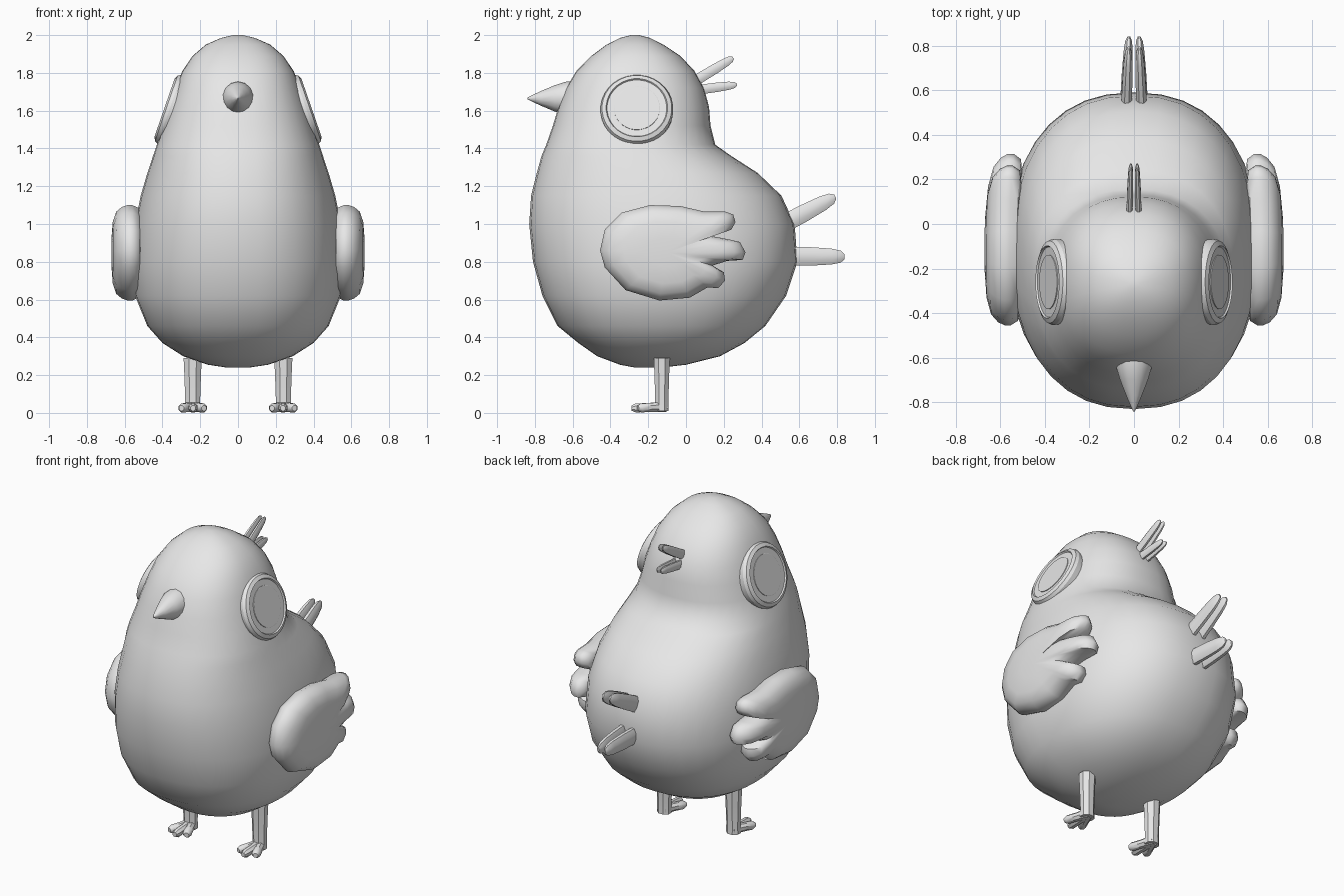
import bpy, bmesh, math
from mathutils import Vector

cube = bpy.data.objects.get("Cube")
if cube:
    bpy.data.objects.remove(cube, do_unlink=True)

grey = bpy.data.materials.new("plain_grey")
grey.use_nodes = True
COLOUR = (0.8, 0.8, 0.8, 1)
grey.diffuse_color = COLOUR
for node in grey.node_tree.nodes:
    if node.type == "BSDF_PRINCIPLED":
        node.inputs["Base Color"].default_value = COLOUR


def loft(name, rings, mirrored=False, angle=40):
    """Skin a list of equal-length point rings and cap both ends."""
    bm = bmesh.new()
    loops = [[bm.verts.new(p) for p in ring] for ring in rings]
    for low, high in zip(loops, loops[1:]):
        n = len(low)
        for i in range(n):
            j = (i + 1) % n
            bm.faces.new((low[i], low[j], high[j], high[i]))
    bm.faces.new(loops[0][::-1])
    bm.faces.new(loops[-1])
    bmesh.ops.recalc_face_normals(bm, faces=bm.faces)
    mesh = bpy.data.meshes.new(name)
    bm.to_mesh(mesh)
    bm.free()
    mesh.materials.append(grey)
    obj = bpy.data.objects.new(name, mesh)
    bpy.context.collection.objects.link(obj)
    bpy.ops.object.select_all(action="DESELECT")
    obj.select_set(True)
    bpy.context.view_layer.objects.active = obj
    bpy.ops.object.shade_smooth_by_angle(angle=math.radians(angle))
    if mirrored:
        obj.modifiers.new("Mirror", "MIRROR").use_mirror_merge = False
    return obj


def oval(centre, side, up, n):
    """Ring of n points around centre, spanned by two half-axis vectors."""
    turns = [math.tau * (i + 0.5) / n for i in range(n)]
    return [centre + side * math.cos(t) + up * math.sin(t) for t in turns]


def rod(name, start, end, width, height, profile, sides=8, mirrored=True):
    """Straight rod; profile lists (position along, thickness) fractions."""
    start, end = Vector(start), Vector(end)
    axis = (end - start).normalized()
    side = (Vector((1, 0, 0)) - axis * axis.x).normalized()
    up = side.cross(axis)
    rings = [oval(start.lerp(end, t), side * width * s, up * height * s, sides)
             for t, s in profile]
    return loft(name, rings, mirrored)


# Body and head: height, front, back, half width
body_sections = [
    (.24, -.27, -.13, .06), (.255, -.35, 0, .16), (.3, -.47, .18, .29),
    (.37, -.57, .31, .4), (.46, -.68, .42, .48), (.62, -.76, .53, .545),
    (.8, -.81, .59, .56), (1, -.83, .575, .545), (1.15, -.82, .505, .515),
    (1.27, -.79, .38, .48), (1.36, -.765, .24, .45), (1.42, -.74, .155, .43),
    (1.52, -.705, .13, .395), (1.62, -.675, .122, .365), (1.72, -.635, .095, .33),
    (1.81, -.58, .045, .295), (1.89, -.5, -.03, .24), (1.95, -.42, -.12, .17),
    (1.985, -.35, -.19, .09), (2, -.29, -.25, .025),
]


def squash(value):
    return math.copysign(abs(value) ** (2 / 2.3), value)


def body_ring(z, front, back, half, n=36):
    mid, reach = (front + back) / 2, (back - front) / 2
    turns = [math.tau * i / n for i in range(n)]
    return [Vector((half * squash(math.cos(t)), mid + reach * squash(math.sin(t)), z))
            for t in turns]


loft("body", [body_ring(*s) for s in body_sections], angle=70)

# Beak
rod("beak", (0, -.6, 1.665), (0, -.84, 1.665), .085, .09,
    [(0, 1), (.15, .98), (.4, .77), (.7, .43), (.92, .16), (1, .04)],
    sides=14, mirrored=False)

# Eyes: a bevelled rim around a flat disc, leaning with the head
eye_normal = Vector((.945, 0, .327))
eye_up = Vector((-.327, 0, .945))
eye_centre = Vector((.372, -.26, 1.61))


def eye_part(name, profile):
    rings = [oval(eye_centre + eye_normal * d, Vector((0, r, 0)), eye_up * r, 32)
             for r, d in profile]
    loft(name, rings, mirrored=True, angle=25)


eye_part("eye_rim", [(.19, -.06), (.193, -.01), (.185, .008), (.163, .018), (.158, .01)])
eye_part("eye_pupil", [(.122, 0), (.122, .014), (.12, .015)])

# Wings: one feathered outline (y, z) stacked into a rounded pad
wing_outline = [
    (-.455, .86), (-.43, .97), (-.34, 1.06), (-.19, 1.1), (-.03, 1.095),
    (.1, 1.065), (.21, 1.065), (.25, 1.05), (.262, 1.01), (.24, .97), (.14, .935),
    (.22, .92), (.285, .905), (.315, .85), (.3, .81), (.22, .805), (.14, .78),
    (.2, .745), (.207, .7), (.17, .66), (.115, .665), (.02, .61),
    (-.14, .595), (-.32, .65), (-.43, .77),
]
wing_layers = [(.8, .515), (.94, .525), (1, .56), (1, .585), (.96, .615),
               (.86, .645), (.65, .663), (.3, .67), (.05, .671)]


def wing_ring(scale, x):
    ring = []
    for y, z in wing_outline:
        y, z = -.1 + (y + .1) * scale, .85 + (z - .85) * scale
        bend = .12 * max(0, y + .1) ** 2 + .1 * max(0, -.2 - y) ** 2
        ring.append(Vector((x - bend, y, z)))
    return ring


loft("wing", [wing_ring(*layer) for layer in wing_layers], mirrored=True, angle=50)

# Tail and crest feathers, in mirrored pairs
feather = [(0, 1), (.5, .95), (.8, .82), (.94, .62), (1, .25)]
rod("upper_tail_feather", (.037, .46, .97), (.024, .79, 1.145), .026, .052, feather)
rod("lower_tail_feather", (.04, .5, .83), (.023, .84, .827), .027, .055, feather)
rod("upper_crest_feather", (.02, .06, 1.765), (.014, .25, 1.88), .015, .03, feather)
rod("lower_crest_feather", (.02, .06, 1.71), (.014, .27, 1.738), .015, .028, feather)

# Legs and toes
rod("leg", (.24, -.128, .29), (.24, -.128, .01), .052, .046,
    [(0, 1), (.3, .92), (.8, .82), (1, .85)])
toe = [(0, 1), (.5, .85), (.88, .85), (1, .5)]
for label, tip_x, tip_y in (("inner", .18, -.255), ("middle", .238, -.288),
                            ("outer", .3, -.255)):
    rod(label + "_toe", (.24, -.11, .033), (tip_x, tip_y, .025), .03, .03, toe)
